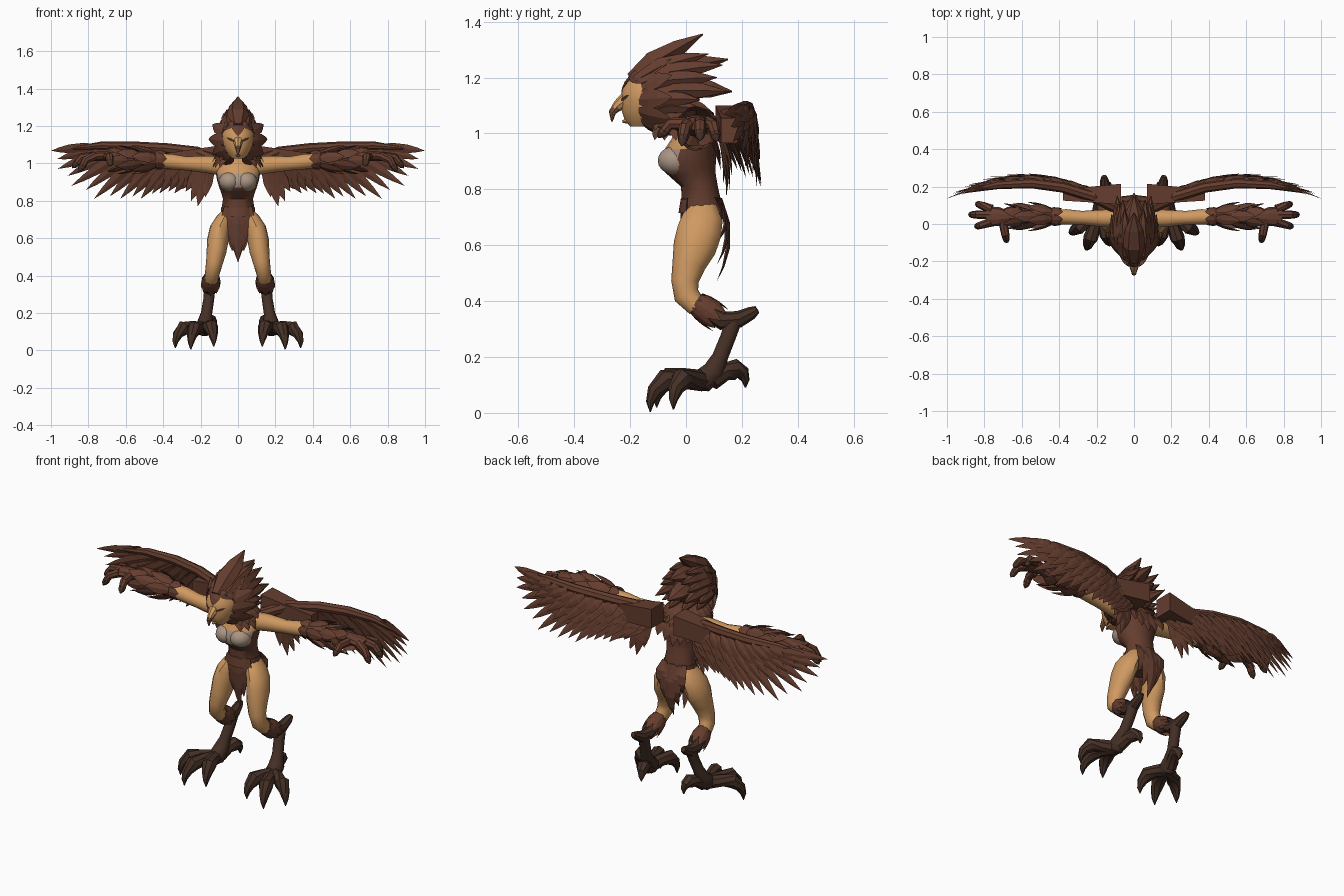
import bpy, bmesh, math
from mathutils import Vector as V

cube = bpy.data.objects.get("Cube")
if cube:
    bpy.data.objects.remove(cube, do_unlink=True)


def material(name, color):
    m = bpy.data.materials.new(name)
    m.use_nodes = True
    m.diffuse_color = (*color, 1)
    bsdf = next(n for n in m.node_tree.nodes if n.type == 'BSDF_PRINCIPLED')
    bsdf.inputs["Base Color"].default_value = (*color, 1)
    bsdf.inputs["Roughness"].default_value = 0.8
    return m


BROWN = material("feather brown", (0.13, 0.047, 0.028))
SKIN = material("tan skin", (0.63, 0.32, 0.12))
DARK = material("dark scale brown", (0.058, 0.029, 0.019))
GREY = material("pale grey cloth", (0.40, 0.30, 0.23))
BEAK = material("beak brown", (0.2, 0.09, 0.045))


def finish(bm, name, mats, mirror=False, smooth=True, rule=None):
    """Turn a bmesh into an object; rule picks a material from a face centre."""
    bmesh.ops.recalc_face_normals(bm, faces=bm.faces)
    if rule:
        for f in bm.faces:
            f.material_index = rule(f.calc_center_median())
    me = bpy.data.meshes.new(name)
    bm.to_mesh(me)
    bm.free()
    for m in mats:
        me.materials.append(m)
    if smooth:
        me.shade_smooth()
        me.set_sharp_from_angle(angle=math.radians(40))
    ob = bpy.data.objects.new(name, me)
    bpy.context.scene.collection.objects.link(ob)
    if mirror:
        ob.modifiers.new("Mirror", 'MIRROR')
    return ob


def loft(bm, pts, sides=10, flat=False):
    """Elliptical rings along a path; each point is x, y, z, radius[, second radius]."""
    path = [V(p[:3]) for p in pts]
    overall = (path[-1] - path[0]).normalized()
    ref = V((0, 1, 0)) if abs(overall.x) > 0.8 else V((1, 0, 0))
    rings = []
    for i, p in enumerate(pts):
        t = (path[min(i + 1, len(path) - 1)] - path[max(i - 1, 0)]).normalized()
        if flat:
            t = V((0, 0, 1))
        u = (ref - t * ref.dot(t)).normalized()
        w = t.cross(u)
        a, b = p[3], p[-1]
        rings.append([bm.verts.new(path[i] + u * a * math.cos(k * math.tau / sides)
                                   + w * b * math.sin(k * math.tau / sides)) for k in range(sides)])
    for r, s in zip(rings, rings[1:]):
        for k in range(sides):
            j = (k + 1) % sides
            bm.faces.new((r[k], r[j], s[j], s[k]))
    bm.faces.new(rings[0][::-1])
    bm.faces.new(rings[-1])


def feather(bm, base, tip, width, normal, bend=0.0):
    """Pointed leaf with a raised rib on both sides."""
    base, tip, n = V(base), V(tip), V(normal)
    d = (tip - base).normalized()
    side = d.cross(n).normalized()
    n = side.cross(d)
    rows = []
    for t, k in ((0, 0.5), (0.3, 1), (0.6, 0.9), (0.82, 0.5)):
        c = base.lerp(tip, t) + n * bend * 4 * t * (1 - t)
        s, h = side * width * k, n * width * k * 0.22
        rows.append([bm.verts.new(q) for q in (c + s, c + h, c - s, c - h)])
    end = bm.verts.new(tip)
    bm.faces.new(rows[0])
    for k in range(4):
        j = (k + 1) % 4
        for a, b in zip(rows, rows[1:]):
            bm.faces.new((a[k], a[j], b[j], b[k]))
        bm.faces.new((rows[-1][k], rows[-1][j], end))


def along(pts, t):
    f = t * (len(pts) - 1)
    i = min(int(f), len(pts) - 2)
    return V(pts[i]).lerp(V(pts[i + 1]), f - i)


def lofted(name, pts, mat, mirror=False, sides=10, flat=False):
    bm = bmesh.new()
    loft(bm, pts, sides, flat)
    return finish(bm, name, [mat], mirror)


def ball(name, centre, radii, mat, mirror=False):
    bm = bmesh.new()
    bmesh.ops.create_uvsphere(bm, u_segments=16, v_segments=10, radius=1)
    for v in bm.verts:
        v.co = V([c + r * q for c, r, q in zip(centre, radii, v.co)])
    return finish(bm, name, [mat], mirror)


def torso_color(c):
    if c.z > .945 and c.y < .03:
        return 1
    return 2 if c.z > .865 and c.y < -.025 else 0


# Torso: suit with a bare upper chest and neck
bm = bmesh.new()
loft(bm, [(0, .06, .64, .04, .045), (0, .06, .70, .085, .075), (0, .055, .76, .088, .07),
          (0, .048, .81, .08, .066), (0, .022, .85, .092, .085), (0, .01, .87, .1, .095),
          (0, .008, .91, .112, .1), (0, .015, .945, .118, .09), (0, .025, .985, .12, .074),
          (0, .015, 1.03, .075, .058), (0, -.03, 1.07, .045, .045), (0, -.07, 1.10, .045, .05)], 16, True)
finish(bm, "torso", [BROWN, SKIN, GREY], rule=torso_color)
ball("bust", (.045, -.035, .903), (.058, .066, .053), GREY, True)

# Waist feathers and tail
bm = bmesh.new()
for x, tx, tz in ((0, 0, .47), (.03, .024, .53), (.058, .045, .61)):
    for s in ((-1, 1) if x else (1,)):
        feather(bm, (s * x, -.015 + x / 3, .77), (s * tx, .02, tz), .033, (0, -1, 0), .01)
        feather(bm, (s * x, .125 - x / 3, .77), (s * tx * 1.3, .11, tz), .038, (0, 1, 0), .035)
finish(bm, "loincloth_and_tail", [BROWN], smooth=False)
lofted("hip_belt", [(0, .057, .715, .094, .084), (0, .055, .765, .09, .074)], BROWN, sides=16, flat=True)

# Legs
lofted("thighs", [(.062, .065, .745, .022, .045), (.074, .06, .70, .045, .072), (.095, .048, .65, .056, .08),
                  (.108, .03, .59, .057, .077), (.115, .01, .53, .053, .06), (.126, -.004, .47, .045, .049),
                  (.136, .002, .42, .04, .046), (.143, .04, .378, .036, .036)], SKIN, True, 12)
bm = bmesh.new()
knee, shin = V((.142, .035, .395)), V((.147, .105, .345))
loft(bm, [(*knee, .036), (*knee.lerp(shin, .5), .04), (*shin, .03)], 10)
d = (shin - knee).normalized()
v = d.cross(V((1, 0, 0)))
for k in range(8):
    out = V((1, 0, 0)) * math.cos(k * math.tau / 8) + v * math.sin(k * math.tau / 8)
    feather(bm, knee + out * .038, shin + out * .047 + d * .025, .023, out, .004)
finish(bm, "knee_feathers", [BROWN], True, False)
bm = bmesh.new()
loft(bm, [(.146, .07, .365, .028), (.15, .13, .33, .034), (.153, .19, .335, .03), (.158, .235, .358, .023),
          (.16, .255, .37, .014)], 8)
loft(bm, [(.15, .175, .34, .03), (.157, .15, .27, .029), (.168, .122, .20, .03), (.176, .1, .15, .042),
          (.18, .06, .115, .045), (.185, .03, .11, .03)], 10)
finish(bm, "shanks", [DARK], True)


def toe(bm, start, tip, r):
    s, t = V(start), V(tip)
    rows = [(0, .115, 1), (.4, .12 + .3 * t.z, .9), (.72, .115 + .45 * t.z, 1.05),
            (.92, .075 + .75 * t.z, .72), (1, .035 + .9 * t.z, .4), (1, t.z, .06)]
    loft(bm, [(*s.lerp(t, f).xy, z, r * k) for f, z, k in rows], 8)


bm = bmesh.new()
for tip in ((.252, -.128, .004), (.335, -.045, .012), (.13, -.105, .02)):
    toe(bm, (.182, .06, .12), tip, .038)
toe(bm, (.178, .09, .12), (.135, .213, .09), .036)
finish(bm, "toes", [DARK], True)

# Arms
lofted("upper_arms", [(.09, .03, .985, .05), (.17, .03, .995, .046), (.28, .033, 1.0, .037),
                      (.36, .038, 1.01, .041), (.43, .04, 1.015, .038)], SKIN, True, 12)
bm = bmesh.new()
loft(bm, [(.40, .04, 1.015, .034), (.49, .04, 1.02, .046), (.6, .04, 1.03, .038), (.67, .04, 1.04, .03),
          (.72, .04, 1.04, .05, .028), (.79, .04, 1.035, .055, .024)], 10)
for x, reach, r in ((.45, -.07, .04), (.44, .13, .044), (.52, .13, .042), (.59, .11, .035)):
    for k in range(6):
        a = k * math.tau / 6 + x * 9
        out = V((0, math.cos(a), math.sin(a)))
        feather(bm, V((x, .04, 1.02)) + out * r,
                V((x + reach, .04, 1.02)) + out * (r + (.035 if reach > 0 else 0)), .03, out, .004)
finish(bm, "forearm_feathers_and_palm", [BROWN], True, False)
fingers, claws = bmesh.new(), bmesh.new()
for s, t in (((.76, .08, 1.04), (.845, .11, .97)), ((.77, .05, 1.04), (.885, .05, .975)),
             ((.76, .01, 1.04), (.85, -.015, .955)), ((.70, .01, 1.035), (.68, -.10, .985))):
    s, t = V(s), V(t)
    m = s.lerp(t, .6) + V((0, 0, .03))
    e = s.lerp(t, .85) + V((0, 0, .01))
    loft(fingers, [(*s, .024), (*m, .022), (*e, .018)], 8)
    loft(claws, [(*m.lerp(e, .7), .02), (*e.lerp(t, .4), .015), (*t, .002)], 8)
finish(fingers, "fingers", [BROWN], True)
finish(claws, "finger_claws", [DARK], True)


# Wings: curved sheet of layered feathers hung on a leading edge
def on_wing(x, z):
    return V((x, .03 + .63 * x - .53 * x * x + (1.1 - z) * .18 * min(1, x / .5), z))


ROOTS = [(.12, 1.01), (.24, 1.055), (.38, 1.075), (.56, 1.085), (.75, 1.088)]
TIPS = [(.27, .87), (.34, .84), (.42, .84), (.52, .81), (.63, .81), (.77, .81), (.89, .88), (.965, .97), (.999, 1.068)]
bm = bmesh.new()
for count, reach, width, offsets in ((17, 1, .038, (0,)), (17, .7, .033, (-.012, .012)),
                                     (15, .42, .03, (-.018, .018))):
    for off in offsets:
        for i in range(count):
            t = i / (count - 1)
            a, b = along(ROOTS, t), along(TIPS, t)
            b = a.lerp(b, reach * (1 - .05 * (i % 2)))
            shift = V((0, off + .005 * (i % 2), 0))
            feather(bm, on_wing(*a) + shift, on_wing(*b) + shift * .6, width * (1 - .3 * t),
                    (-.15, -1, -.2), -.01)
for x, z in ((.175, .82), (.215, .77), (.25, .80), (.28, .85)):
    feather(bm, (.10 + x * .3, .115, 1.0), (x, .08 + x * .3, z), .032, (0, -1, 0), -.012)
loft(bm, [(*on_wing(x, z), r) for x, z, r in ((.06, .99, .03), (.22, 1.06, .03), (.38, 1.08, .028),
                                             (.55, 1.09, .027), (.73, 1.095, .022), (.9, 1.08, .006))], 8)
finish(bm, "wings", [BROWN], True, False)
bm = bmesh.new()
bmesh.ops.create_cube(bm, size=1)
for v in bm.verts:
    x, y, z = (q > 0 for q in v.co)
    v.co = ((.38, .185 if y else .125, 1.055 if z else .965) if x else
            (.07, .215 if y else .105, 1.1 if z else .99))
finish(bm, "wing_root_blocks", [BROWN], True, False)

# Collar and back mantle feathers
bm = bmesh.new()
for a in range(45, 316, 18):
    out = V((math.sin(math.radians(a)), -math.cos(math.radians(a)), 0))
    for r, z, low in ((.05, 1.08, 1.01), (.055, 1.06, .975)):
        feather(bm, V((0, -.025, z)) + out * r, V((0, -.015, low)) + out * .138, .032,
                out + V((0, 0, .7)), .012)
for x in (-.08, -.04, 0, .04, .08):
    feather(bm, (x, .06, 1.03), (x * 1.2, .125, .87 + abs(x) / 2), .036, (0, 1, .3), .01)
finish(bm, "collar_feathers", [BROWN], smooth=False)

# Head
lofted("face", [(0, -.165, 1.025, .032, .035), (0, -.14, 1.05, .056, .08), (0, -.13, 1.08, .074, .1),
                (0, -.128, 1.12, .085, .104), (0, -.125, 1.16, .086, .104), (0, -.115, 1.2, .066, .088)],
       SKIN, sides=16, flat=True)
ball("hair_cap", (0, -.06, 1.15), (.095, .112, .1), BROWN)
lofted("nose", [(0, -.2, 1.145, .018), (0, -.222, 1.115, .026), (0, -.243, 1.1, .02), (0, -.258, 1.085, .014)],
       SKIN, sides=8)
lofted("beak_hook", [(0, -.246, 1.095, .018), (0, -.264, 1.075, .013), (0, -.265, 1.043, .003)], BEAK, sides=8)
lofted("lower_beak", [(0, -.18, 1.045, .024, .014), (0, -.228, 1.043, .007, .005)], SKIN, sides=8)
bm = bmesh.new()
feather(bm, (.022, -.231, 1.12), (.062, -.204, 1.138), .007, (.45, -1, 0))
finish(bm, "eyes", [DARK], True, False)

# Crest: long swept spikes, then a short fringe framing the face
CREST = [((.045, -.18, 1.19), (.05, .08, 1.285), .036), ((.055, -.16, 1.18), (.06, .13, 1.245), .04),
         ((.065, -.15, 1.16), (.085, .11, 1.2), .04), ((.07, -.14, 1.13), (.09, .15, 1.15), .04),
         ((.075, -.13, 1.1), (.12, .05, 1.12), .034), ((.07, -.12, 1.08), (.11, .06, 1.085), .03),
         ((.04, -.06, 1.1), (.04, .10, 1.07), .034)]
bm = bmesh.new()
for a, b, r in CREST:
    p, q = V(a), V(b)
    loft(bm, [(*p, r * .6), (*(p.lerp(q, .35) + V((0, 0, .018))), r), (*(p.lerp(q, .7) + V((0, 0, .01))), r * .7),
              (*q, .002)], 6)
finish(bm, "side_crest_spikes", [BROWN], True, False)
bm = bmesh.new()
for y, z, ty, tz in ((-.19, 1.19, .06, 1.355), (-.12, 1.2, .15, 1.265), (-.05, 1.15, .165, 1.15)):
    p, q = V((0, y, z)), V((0, ty, tz))
    loft(bm, [(*p, .035), (*(p.lerp(q, .3) + V((0, 0, .016))), .062, .046),
              (*(p.lerp(q, .65) + V((0, 0, .008))), .048, .034), (*q, .003)], 6)
finish(bm, "centre_crest_spikes", [BROWN], smooth=False)
bm = bmesh.new()
for a in range(-150, 151, 30):
    sx, cz = math.sin(math.radians(a)), math.cos(math.radians(a))
    feather(bm, (.074 * sx, -.168, 1.12 + .083 * cz), (.158 * sx, -.05, 1.13 + .158 * cz), .034,
            (sx, -.7, cz), .004)
feather(bm, (0, -.17, 1.225), (0, -.233, 1.145), .034, (0, -1, .5), .008)
for s in (-1, 1):
    feather(bm, (s * .01, -.2, 1.215), (s * .085, -.155, 1.18), .022, (s * .4, -1, .6), .008)
finish(bm, "fringe_feathers", [BROWN], smooth=False)
